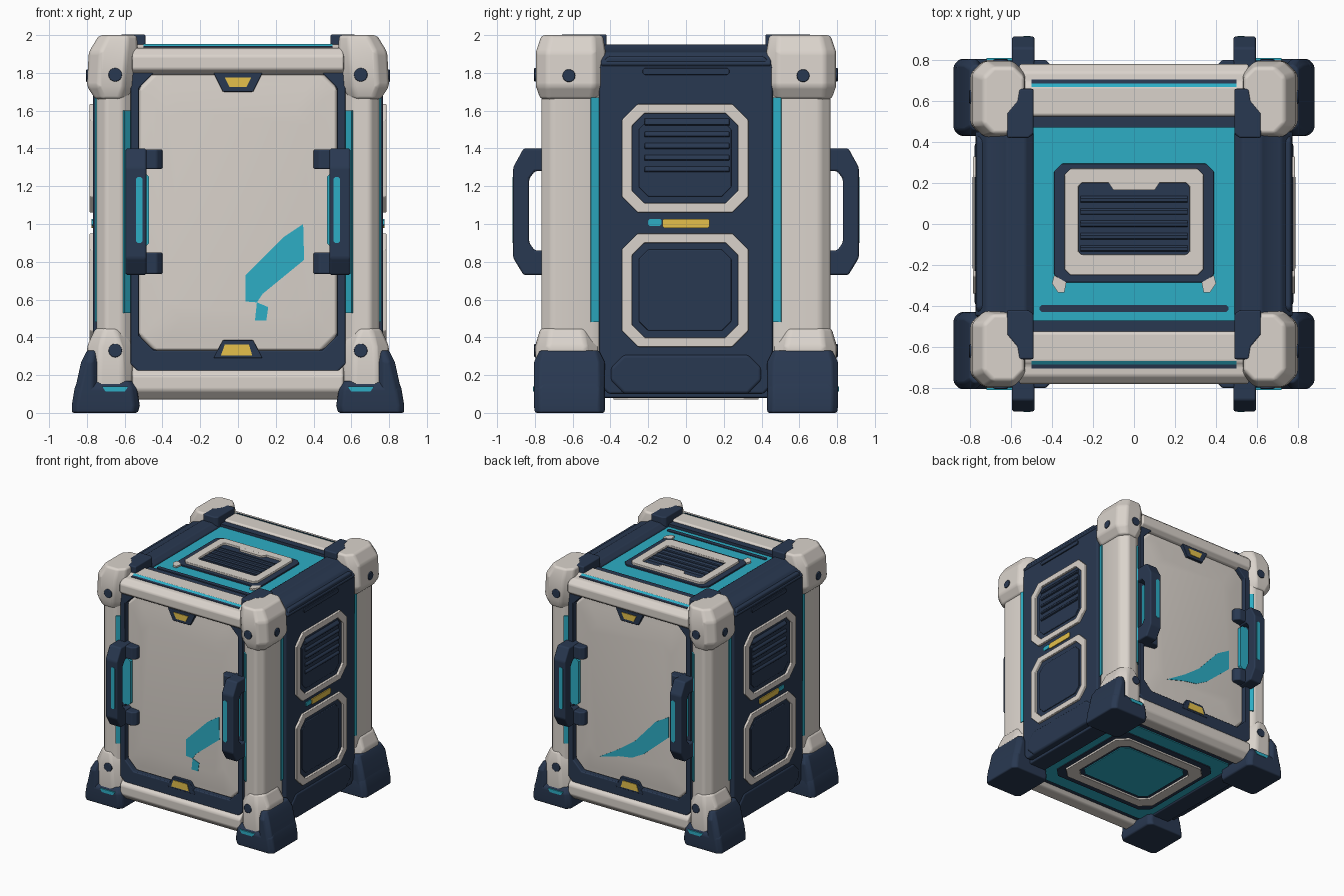
import bpy, bmesh, math

if "Cube" in bpy.data.objects:
    bpy.data.objects.remove(bpy.data.objects["Cube"])


def material(name, rgb):
    m = bpy.data.materials.new(name)
    m.diffuse_color = (*rgb, 1)
    m.use_nodes = True
    m.node_tree.nodes["Principled BSDF"].inputs["Base Color"].default_value = m.diffuse_color
    return m


CREAM = material("warm_cream", (0.70, 0.65, 0.60))
NAVY = material("dark_navy", (0.022, 0.040, 0.082))
TEAL = material("teal", (0.026, 0.42, 0.56))
YELLOW = material("yellow", (0.78, 0.53, 0.07))
PLACE = {'X': lambda u, v, d: (d, u, v),
         'Y': lambda u, v, d: (u, d, v),
         'Z': lambda u, v, d: (u, v, d)}


def oct(u0, u1, v0, v1, c=0.0):
    """Rectangle, or octagon when the corners are cut by c."""
    if c == 0:
        return [(u0, v0), (u1, v0), (u1, v1), (u0, v1)]
    return [(u0 + c, v0), (u1 - c, v0), (u1, v0 + c), (u1, v1 - c),
            (u1 - c, v1), (u0 + c, v1), (u0, v1 - c), (u0, v0 + c)]


def loft(name, axis, rings, mat, mirror="", bevel=0.0, closed=False):
    """Skin outlines (depth, points) along an axis, then bevel and mirror about the origin."""
    bm = bmesh.new()
    loops = [[bm.verts.new(PLACE[axis](u, v, d)) for u, v in pts] for d, pts in rings]
    n, k = len(loops[0]), len(loops)
    for i in range(k if closed else k - 1):
        a, b = loops[i], loops[(i + 1) % k]
        for j in range(n):
            bm.faces.new((a[j], a[(j + 1) % n], b[(j + 1) % n], b[j]))
    if not closed:
        bm.faces.new(loops[0])
        bm.faces.new(loops[-1])
    bmesh.ops.recalc_face_normals(bm, faces=bm.faces)
    me = bpy.data.meshes.new(name)
    bm.to_mesh(me)
    bm.free()
    me.materials.append(mat)
    ob = bpy.data.objects.new(name, me)
    bpy.context.collection.objects.link(ob)
    if bevel:
        b = ob.modifiers.new("soft_edges", 'BEVEL')
        b.width, b.segments, b.harden_normals = bevel, 3, True
        b.limit_method, b.angle_limit = 'ANGLE', math.radians(25)
    if mirror:
        m = ob.modifiers.new("mirror", 'MIRROR')
        m.use_axis = ['X' in mirror, 'Y' in mirror, False]
    return ob


def prism(name, axis, pts, d0, d1, mat, mirror="", bevel=0.0):
    return loft(name, axis, [(d0, pts), (d1, pts)], mat, mirror, bevel)


def frame(name, axis, outer, inner, d0, d1, mat, mirror="", bevel=0.0):
    return loft(name, axis, [(d0, outer), (d1, outer), (d1, inner), (d0, inner)],
                mat, mirror, bevel, True)


# Inner core
prism("core", 'Z', oct(-.70, .70, -.66, .66), .10, 1.87, NAVY)

# Corner posts with teal strips on their inner chamfers
post = [(.54, .70), (.61, .76), (.70, .768), (.75, .71), (.75, .50), (.73, .45), (.56, .48)]
prism("corner_post", 'Z', post, .2, 1.85, CREAM, "XY", .02)
prism("post_front_strip", 'Z', [(.535, .705), (.602, .765), (.61, .75), (.545, .69)],
      .53, 1.60, TEAL, "XY")
prism("post_side_strip", 'Z', [(.757, .502), (.745, .455), (.72, .455), (.735, .51)],
      .48, 1.67, TEAL, "XY")

# Chunky corner caps, top and bottom
loft("top_cap", 'Z', [(1.66, oct(.59, .755, .46, .77, .04)),
                      (1.73, oct(.545, .80, .425, .795, .06)),
                      (1.91, oct(.53, .79, .425, .795, .06)),
                      (2.00, oct(.535, .735, .44, .765, .05))], CREAM, "XY", .018)
loft("bottom_cap", 'Z', [(.13, oct(.56, .79, .46, .79, .05)),
                         (.35, oct(.55, .80, .46, .80, .07)),
                         (.45, oct(.60, .755, .50, .77, .05))], CREAM, "XY", .02)
prism("cap_bracket", 'Z', [(.49, .66), (.49, .44), (.515, .42), (.62, .42), (.62, .54),
                           (.57, .60), (.56, .66)], 1.84, 2.004, NAVY, "XY", .01)


def circle(u, v, r):
    return [(u + r * math.cos(i * math.pi / 8), v + r * math.sin(i * math.pi / 8))
            for i in range(16)]


for z in (1.79, .33):
    prism("front_bolt", 'Y', circle(.65, z, .036), .77, .804, NAVY, "XY", .006)
prism("side_bolt", 'X', circle(.62, 1.785, .034), .77, .804, NAVY, "XY", .006)

# Feet: low block plus raised outer cheek
loft("foot", 'Z', [(0, oct(.53, .88, .43, .80, .03)), (.04, oct(.52, .88, .43, .805, .03)),
                   (.13, oct(.535, .865, .43, .805, .03)),
                   (.17, oct(.55, .85, .44, .78, .03))], NAVY, "XY", .012)
loft("foot_cheek", 'Z', [(.10, oct(.74, .868, .43, .805, .03)),
                         (.27, oct(.74, .83, .43, .805, .03)),
                         (.33, oct(.74, .80, .46, .775, .02))], NAVY, "XY", .012)
prism("foot_tag", 'Y', [(.60, .112), (.70, .112), (.72, .14), (.58, .14)],
      .79, .809, TEAL, "XY")

# Front and back cross beams
prism("top_beam", 'X', [(.74, 1.79), (.78, 1.82), (.78, 1.89), (.74, 1.93), (.69, 1.935),
                        (.67, 1.95), (.53, 1.95), (.51, 1.90), (.51, 1.79)],
      -.56, .56, CREAM, "Y", .012)
for y0, y1, mat in ((.685, .705, NAVY), (.668, .687, TEAL)):
    prism("top_beam_line", 'X', [(y0, 1.92), (y1, 1.92), (y1, 1.938),
                                 (y0, 1.952 if mat is TEAL else 1.942)], -.50, .50, mat, "Y")
prism("top_beam_groove", 'X', oct(.47, .53, 1.87, 1.935), -.52, .52, NAVY, "Y")
prism("bottom_beam", 'X', oct(.58, .775, .07, .25, .05), -.56, .56, CREAM, "Y", .015)

# Side rails along the roof
prism("roof_rail", 'Y', [(.49, 1.85), (.49, 1.92), (.53, 1.95), (.62, 1.95), (.66, 1.925),
                         (.72, 1.91), (.778, 1.85), (.74, 1.80)], -.45, .45, NAVY, "X", .01)

# Gently curved front and back doors in navy surrounds
door = oct(-.525, .525, .33, 1.80, .08)
frame("door_surround", 'Y', oct(-.57, .57, .22, 1.83, .04), door, .60, .752, NAVY, "Y", .008)
loft("door_panel", 'Y', [(.60, door), (.722, door), (.73, oct(-.46, .46, .38, 1.74, .08)),
                         (.742, oct(-.38, .38, .50, 1.60, .08))], CREAM, "Y", .02)
prism("door_top_latch", 'Y', [(-.08, 1.70), (.08, 1.70), (.13, 1.80), (-.13, 1.80)],
      .66, .755, NAVY, "Y", .006)
prism("door_bottom_latch", 'Y', [(-.13, .29), (.13, .29), (.08, .385), (-.08, .385)],
      .66, .755, NAVY, "Y", .006)
prism("top_latch_tab", 'Y', [(-.045, 1.725), (.045, 1.725), (.07, 1.775), (-.07, 1.775)],
      .75, .76, YELLOW, "Y")
prism("bottom_latch_tab", 'Y', [(-.09, .305), (.075, .305), (.058, .362), (-.07, .362)],
      .75, .76, YELLOW, "Y")

# Painted door stripes
prism("front_stripe", 'Y', [(.04, .59), (.10, .585), (.13, .63), (.35, .81), (.345, 1.0),
                            (.24, .93), (.04, .73)], -.739, -.746, TEAL)
prism("front_stripe_dot", 'Y', [(.09, .49), (.15, .49), (.16, .56), (.10, .585)],
      -.739, -.746, TEAL)
prism("back_stripe", 'Y', [(.28, .50), (.10, .55), (-.02, .57), (-.13, .63), (-.36, .83),
                           (-.36, 1.0), (-.24, .93), (-.05, .72), (.10, .61)],
      .739, .746, TEAL)

# Grab handles
prism("handle", 'X', [(.68, 1.40), (.86, 1.40), (.915, 1.30), (.915, .82), (.86, .73),
                      (.68, .73), (.68, .86), (.80, .86), (.83, .90), (.83, 1.24),
                      (.80, 1.28), (.68, 1.28)], .485, .595, NAVY, "XY", .012)
for z0, z1 in ((1.29, 1.395), (.735, .85)):
    prism("handle_mount", 'Z', oct(.40, .52, .70, .80, .03), z0, z1, NAVY, "XY", .01)
prism("handle_strip", 'Y', oct(.505, .54, .90, 1.25, .01), .908, .918, TEAL, "XY")
prism("handle_inner_plate", 'Y', oct(.47, .55, .88, 1.27, .02), .72, .757, TEAL, "XY")

# Side panels
prism("side_panel", 'X', oct(-.46, .46, .10, 1.89, .05), .60, .768, NAVY, "X", .015)
prism("side_skirt", 'X', oct(-.40, .40, .10, .31, .07), .70, .778, NAVY, "X", .02)
for name, z0, z1 in (("upper", 1.06, 1.635), ("lower", .35, .95)):
    frame(name + "_side_frame", 'X', oct(-.34, .33, z0, z1, .085),
          oct(-.285, .275, z0 + .05, z1 - .05, .065), .74, .786, CREAM, "X", .006)
    prism(name + "_side_inset", 'X', oct(-.25, .24, z0 + .085, z1 - .085, .05),
          .74, .775, NAVY, "X", .006)
for i in range(5):
    z = 1.27 + i * .062
    prism("side_louver", 'Y', [(.76, z), (.788, z + .008), (.786, z + .022), (.76, z + .05)],
          -.22, .23, NAVY, "X", .004)
prism("side_top_slot", 'X', oct(-.23, .23, 1.79, 1.825, .01), .76, .778, NAVY, "X", .004)
prism("side_label", 'X', oct(-.125, .125, .98, 1.027, .008), .76, .776, YELLOW, "X")
prism("side_label_end", 'X', oct(-.20, -.13, .99, 1.027, .008), .76, .775, TEAL, "X")

# Roof panel with framed vent
prism("roof_panel", 'Z', oct(-.52, .52, -.48, .48, .04), 1.85, 1.912, TEAL)
prism("roof_front_groove", 'Z', oct(-.46, .46, -.43, -.395, .01), 1.90, 1.918, NAVY)
prism("vent_base", 'Z', oct(-.39, .39, -.285, .295, .04), 1.88, 1.924, NAVY, bevel=.005)
frame("vent_frame", 'Z', oct(-.34, .34, -.25, .27, .03), oct(-.27, .27, -.15, .20, .015),
      1.90, 1.94, CREAM, bevel=.006)
prism("vent_notch", 'Z', [(-.13, .21), (-.10, .165), (.10, .165), (.13, .21)],
      1.91, 1.939, CREAM)
for i in range(5):
    y = -.14 + i * .06
    prism("vent_louver", 'X', [(y, 1.91), (y + .01, 1.935), (y + .025, 1.935), (y + .05, 1.91)],
          -.26, .26, NAVY)
prism("vent_corner_tick", 'Z', [(.33, -.285), (.39, -.25), (.40, -.29), (.37, -.335),
                                (.34, -.335)], 1.90, 1.926, CREAM, "X")

# Underside panel
prism("underside_panel", 'Z', oct(-.56, .56, -.56, .56, .05), .092, .13, TEAL)
prism("underside_base", 'Z', oct(-.49, .49, -.44, .44, .07), .085, .12, NAVY)
frame("underside_frame", 'Z', oct(-.45, .45, -.385, .385, .08), oct(-.36, .36, -.30, .30, .06),
      .07, .12, CREAM, bevel=.006)
prism("underside_centre", 'Z', oct(-.33, .33, -.27, .27, .05), .078, .12, TEAL)
for x in (-1, 1):
    prism("underside_rail", 'Z', oct(x * .64 - .08, x * .64 + .08, -.46, .46, .02),
          .08, .15, NAVY, bevel=.01)

# Smooth shading with crisp edges
bpy.ops.object.select_all(action='SELECT')
bpy.context.view_layer.objects.active = bpy.context.selected_objects[0]
bpy.ops.object.shade_smooth_by_angle(angle=math.radians(35))
